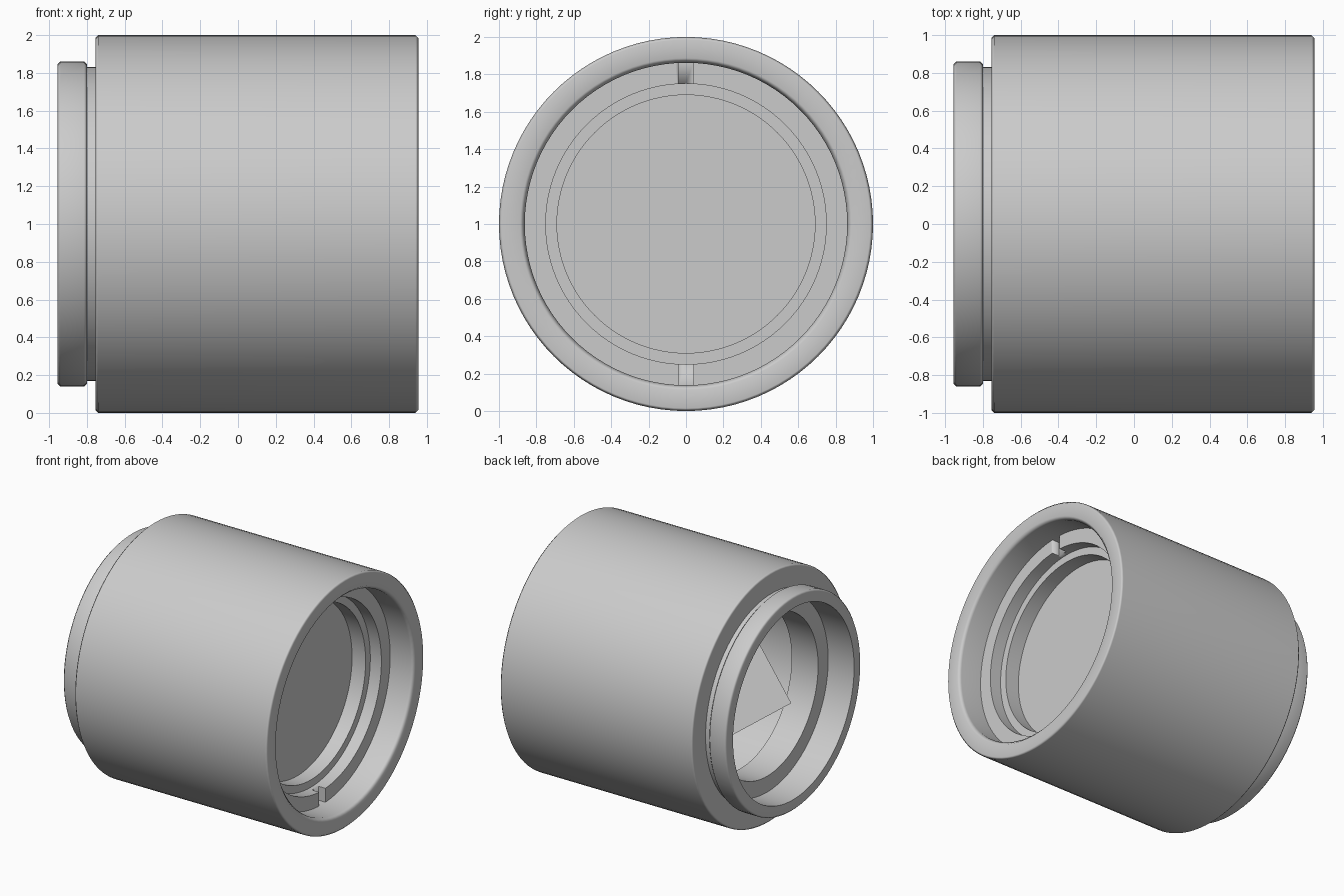
import bpy, bmesh, math
from mathutils import Matrix, Vector

if "Cube" in bpy.data.objects:
    bpy.data.objects.remove(bpy.data.objects["Cube"])

SEGMENTS = 96
AXIS_HEIGHT = 1.0

grey = bpy.data.materials.new("plain_grey")
grey.use_nodes = True
grey.diffuse_color = (0.6, 0.6, 0.6, 1)
grey.node_tree.nodes["Principled BSDF"].inputs["Base Color"].default_value = (0.6, 0.6, 0.6, 1)


def finish(name, bm, smooth_angle=50):
    bmesh.ops.recalc_face_normals(bm, faces=bm.faces)
    mesh = bpy.data.meshes.new(name)
    bm.to_mesh(mesh)
    bm.free()
    mesh.materials.append(grey)
    obj = bpy.data.objects.new(name, mesh)
    bpy.context.collection.objects.link(obj)
    bpy.ops.object.select_all(action='DESELECT')
    obj.select_set(True)
    bpy.context.view_layer.objects.active = obj
    bpy.ops.object.shade_smooth_by_angle(angle=math.radians(smooth_angle))
    return obj


def lathe(name, profile):
    """Revolve a closed (x, radius) outline around the long axis."""
    bm = bmesh.new()
    verts = [bm.verts.new((x, 0, AXIS_HEIGHT + r)) for x, r in profile]
    edges = [bm.edges.new((a, b)) for a, b in zip(verts, verts[1:] + verts[:1])]
    bmesh.ops.spin(bm, geom=verts + edges, cent=(0, 0, AXIS_HEIGHT), axis=(1, 0, 0),
                   angle=math.tau, steps=SEGMENTS, use_duplicate=False)
    bmesh.ops.remove_doubles(bm, verts=bm.verts, dist=1e-4)
    return finish(name, bm)


# Hollow barrel with neck, end flange and stepped bore
barrel = lathe("barrel", [
    (0.94, 1), (-0.74, 1), (-0.755, 0.985),             # outer skin
    (-0.755, 0.83), (-0.80, 0.83),                      # neck
    (-0.80, 0.845), (-0.815, 0.86), (-0.94, 0.86), (-0.955, 0.845),  # flange
    (-0.955, 0.768), (-0.725, 0.768), (-0.725, 0.64),   # flange mouth and lip
    (-0.49, 0.64), (-0.49, 0.84), (0.53, 0.84),         # prism chamber
    (0.53, 0.69), (0.65, 0.69), (0.65, 0.862),          # front seat
    (0.93, 0.862), (0.955, 0.887), (0.955, 0.985),      # wide mouth
])
weighted = barrel.modifiers.new("even_shading", 'WEIGHTED_NORMAL')
weighted.keep_sharp = True

# Corner-cube prism: a round rod cut to a point by three square-set planes
APEX = Vector((-0.935, 0, AXIS_HEIGHT))
FRONT_X, ROD_LENGTH = 0.53, 1.6
bm = bmesh.new()
bmesh.ops.create_cone(bm, cap_ends=True, segments=SEGMENTS, radius1=0.83, radius2=0.83, depth=ROD_LENGTH,
                      matrix=Matrix.Translation((FRONT_X - ROD_LENGTH / 2, 0, AXIS_HEIGHT))
                      @ Matrix.Rotation(math.pi / 2, 4, 'Y'))
for degrees in (30, 150, 270):
    turn = math.radians(degrees)
    outward = Vector((-1, math.sqrt(2) * math.cos(turn), math.sqrt(2) * math.sin(turn))).normalized()
    cut = bmesh.ops.bisect_plane(bm, geom=bm.verts[:] + bm.edges[:] + bm.faces[:],
                                 plane_co=APEX, plane_no=outward, clear_outer=True)
    rim = [e for e in cut["geom_cut"] if isinstance(e, bmesh.types.BMEdge)]
    bmesh.ops.holes_fill(bm, edges=rim, sides=0)
finish("corner_prism", bm, smooth_angle=20)

# Retaining ring with two spanner slots
ring = lathe("retaining_ring", [(0.645, 0.75), (0.748, 0.75), (0.748, 0.864), (0.645, 0.864)])
bm = bmesh.new()
bmesh.ops.create_cube(bm, size=1, matrix=Matrix.Translation((0.755, 0, AXIS_HEIGHT))
                      @ Matrix.Diagonal((0.14, 0.08, 1.9, 1)))
cutter = finish("slot_cutter", bm)
slots = ring.modifiers.new("slots", 'BOOLEAN')
slots.operation = 'DIFFERENCE'
slots.solver = 'EXACT'
slots.object = cutter
bpy.context.view_layer.objects.active = ring
bpy.ops.object.modifier_apply(modifier=slots.name)
bpy.data.objects.remove(cutter)
